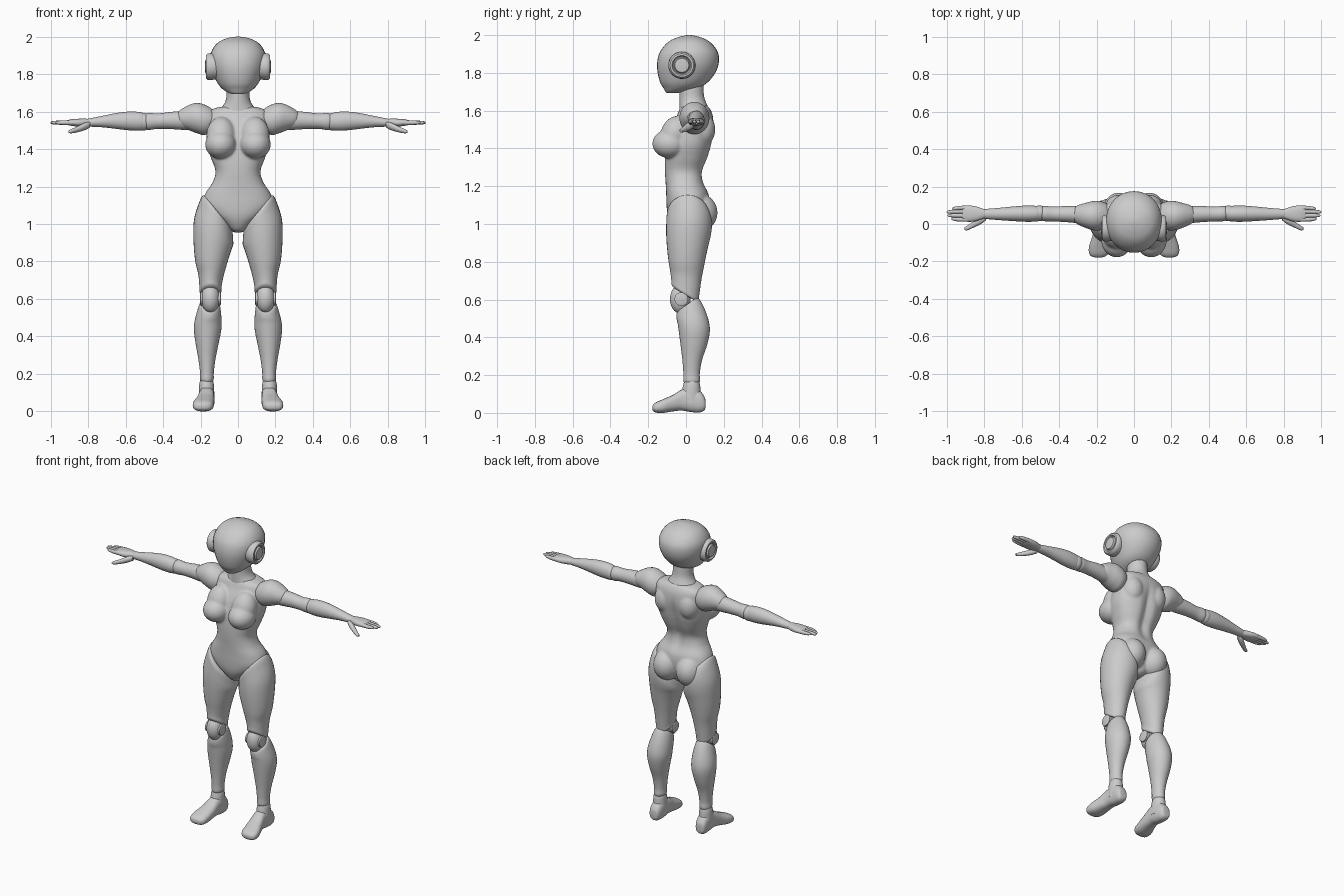
import bpy, bmesh, math
from mathutils import Vector, Matrix

grey = bpy.data.materials.new("matte_grey")
grey.diffuse_color = (0.6, 0.6, 0.6, 1)


def catmull(rows, steps):
    """Smoothly interpolate section rows."""
    out = []
    for i in range(len(rows) - 1):
        p0, p1 = rows[max(i - 1, 0)], rows[i]
        p2, p3 = rows[i + 1], rows[min(i + 2, len(rows) - 1)]
        for s in range(steps):
            t = s / steps
            out.append([0.5 * (2 * b + (c - a) * t + (2 * a - 5 * b + 4 * c - d) * t * t
                               + (3 * b - a - 3 * c + d) * t ** 3)
                        for a, b, c, d in zip(p0, p1, p2, p3)])
    return out + [rows[-1]]


def loft(bm, axis, rows, p=2.0, n=32, steps=5):
    """Rows are (t, a0, a1, b0, b1, tilt_a, tilt_b): bounds of a rounded section at t along axis.
    The (a, b) axes are (x, y) for z, (y, z) for x and (x, z) for y."""
    rows = [list(r) + [0] * (7 - len(r)) for r in rows]
    if steps > 1:
        rows = catmull(rows, steps)

    def vert(t, a, b):
        co = {"z": (a, b, t), "x": (t, a, b), "y": (a, t, b)}[axis]
        return bm.verts.new(co)

    rings = []
    for t, a0, a1, b0, b1, ta, tb in rows:
        ring = []
        for k in range(n):
            c, s = math.cos(2 * math.pi * k / n), math.sin(2 * math.pi * k / n)
            da = math.copysign(abs(c) ** (2 / p), c) * (a1 - a0) / 2
            db = math.copysign(abs(s) ** (2 / p), s) * (b1 - b0) / 2
            ring.append(vert(t + ta * da + tb * db, (a0 + a1) / 2 + da, (b0 + b1) / 2 + db))
        rings.append(ring)
    for r, q in zip(rings, rings[1:]):
        for k in range(n):
            bm.faces.new((r[k], r[(k + 1) % n], q[(k + 1) % n], q[k]))
    for ring, row in ((rings[0], rows[0]), (rings[-1], rows[-1])):
        c = vert(row[0], (row[1] + row[2]) / 2, (row[3] + row[4]) / 2)
        for k in range(n):
            bm.faces.new((ring[k], ring[(k + 1) % n], c))


def ball(bm, centre, radii, tilt=0):
    m = (Matrix.Translation(centre) @ Matrix.Rotation(tilt, 4, "X")
         @ Matrix.Diagonal(Vector((*radii, 1))))
    bmesh.ops.create_uvsphere(bm, u_segments=32, v_segments=20, radius=1, matrix=m)


def finish(name, bm, mirror=False, angle=50, fuse=0):
    bmesh.ops.recalc_face_normals(bm, faces=bm.faces[:])
    me = bpy.data.meshes.new(name)
    bm.to_mesh(me)
    bm.free()
    ob = bpy.data.objects.new(name, me)
    bpy.context.collection.objects.link(ob)
    me.materials.append(grey)
    bpy.ops.object.select_all(action="DESELECT")
    ob.select_set(True)
    bpy.context.view_layer.objects.active = ob
    bpy.ops.object.shade_smooth_by_angle(angle=math.radians(angle))
    if fuse:
        r = ob.modifiers.new("fuse", "REMESH")
        r.mode, r.voxel_size, r.use_smooth_shade = "VOXEL", fuse, True
        s = ob.modifiers.new("soften", "SMOOTH")
        s.factor, s.iterations = 0.5, 5
    if mirror:
        ob.modifiers.new("mirror", "MIRROR").use_mirror_merge = False
    return ob


def part(name, axis, rows, p=2.0, mirror=True, steps=5, angle=50):
    bm = bmesh.new()
    loft(bm, axis, rows, p, steps=steps)
    return finish(name, bm, mirror, angle)


def sym(rows):
    """(z, half width, y front, y back) to full rows."""
    return [(z, -w, w, f, b) for z, w, f, b in rows]


# torso with spine groove, bust and buttocks fused together
bm = bmesh.new()
loft(bm, "z", sym([
    (0.955, 0.02, -0.03, 0.05), (0.97, 0.045, -0.06, 0.08), (1.01, 0.09, -0.085, 0.10),
    (1.05, 0.145, -0.098, 0.115), (1.10, 0.188, -0.103, 0.125), (1.16, 0.176, -0.105, 0.12),
    (1.22, 0.137, -0.108, 0.095), (1.28, 0.12, -0.112, 0.092), (1.35, 0.143, -0.112, 0.118),
    (1.42, 0.165, -0.105, 0.138), (1.50, 0.170, -0.085, 0.15), (1.57, 0.172, -0.05, 0.143),
    (1.605, 0.155, -0.035, 0.13), (1.625, 0.10, -0.02, 0.115)]), 2.3, 48)
for v in bm.verts:
    if v.co.y > 0.03:
        v.co.y -= 0.02 * math.exp(-(v.co.x / 0.03) ** 2 - ((v.co.z - 1.36) / 0.16) ** 4)
for s in (-1, 1):
    ball(bm, (s * 0.092, -0.085, 1.425), (0.083, 0.093, 0.077))
    ball(bm, (s * 0.09, -0.06, 1.475), (0.078, 0.075, 0.10), -0.35)
    ball(bm, (s * 0.083, 0.07, 1.06), (0.084, 0.097, 0.10))
    ball(bm, (s * 0.085, 0.085, 1.50), (0.07, 0.07, 0.09))
finish("torso", bm, fuse=0.007)

# neck and collar
part("neck", "z", sym([
    (1.78, 0.055, -0.03, 0.09), (1.72, 0.060, -0.035, 0.092), (1.67, 0.063, -0.035, 0.097),
    (1.635, 0.078, -0.035, 0.11), (1.60, 0.11, -0.035, 0.125)]), mirror=False)

# helmet-shaped head
part("head", "z", sym([
    (1.693, 0.025, -0.10, -0.05), (1.70, 0.05, -0.108, -0.01), (1.72, 0.082, -0.12, 0.065),
    (1.75, 0.108, -0.137, 0.115), (1.80, 0.132, -0.15, 0.155), (1.85, 0.147, -0.153, 0.173),
    (1.90, 0.148, -0.143, 0.172), (1.94, 0.132, -0.118, 0.15), (1.97, 0.105, -0.085, 0.118),
    (1.988, 0.07, -0.045, 0.08), (1.997, 0.035, -0.01, 0.045), (2.0, 0.008, 0.01, 0.025)]),
    2.1, mirror=False)

# ear discs with a recessed ring and a hub
part("ear_disc", "x", [(x, -0.022 - r, -0.022 + r, 1.84 - r, 1.84 + r) for x, r in (
    (0.11, 0.066), (0.145, 0.072), (0.162, 0.070), (0.171, 0.062), (0.172, 0.052),
    (0.162, 0.046), (0.163, 0.042), (0.174, 0.037), (0.176, 0.02))], steps=1, angle=35)

# shoulder pads
part("shoulder", "x", [
    (0.125, 0.0, 0.08, 1.53, 1.59), (0.14, -0.02, 0.105, 1.495, 1.615),
    (0.18, -0.033, 0.122, 1.475, 1.638), (0.22, -0.033, 0.122, 1.485, 1.646),
    (0.26, -0.02, 0.112, 1.50, 1.636), (0.30, -0.002, 0.10, 1.515, 1.614),
    (0.322, 0.015, 0.085, 1.53, 1.598)])

# upper arms
part("upper_arm", "x", [
    (0.24, 0.005, 0.095, 1.503, 1.60), (0.30, 0.005, 0.097, 1.503, 1.602),
    (0.36, 0.01, 0.096, 1.507, 1.598), (0.43, 0.014, 0.093, 1.508, 1.59),
    (0.48, 0.015, 0.096, 1.502, 1.593), (0.505, 0.025, 0.085, 1.515, 1.58)])

# elbows
bm = bmesh.new()
ball(bm, (0.505, 0.057, 1.546), (0.042, 0.042, 0.047))
finish("elbow", bm, True)

# forearms
part("forearm", "x", [
    (0.495, 0.025, 0.085, 1.515, 1.58), (0.515, 0.014, 0.096, 1.499, 1.596),
    (0.58, 0.012, 0.098, 1.50, 1.60), (0.65, 0.016, 0.093, 1.508, 1.592),
    (0.72, 0.021, 0.086, 1.516, 1.578), (0.79, 0.027, 0.08, 1.52, 1.564),
    (0.81, 0.032, 0.075, 1.525, 1.56)])

# hands: palm, thumb and four fingers
bm = bmesh.new()
loft(bm, "x", [
    (0.785, 0.035, 0.075, 1.525, 1.558), (0.81, 0.026, 0.083, 1.521, 1.562),
    (0.85, 0.014, 0.095, 1.52, 1.562), (0.89, 0.012, 0.099, 1.524, 1.559),
    (0.915, 0.02, 0.093, 1.53, 1.553)], 2.4)
loft(bm, "x", [
    (0.79, 0.02, 0.045, 1.515, 1.545), (0.82, -0.002, 0.04, 1.50, 1.54),
    (0.86, -0.021, 0.012, 1.489, 1.52), (0.89, -0.034, -0.009, 1.484, 1.507),
    (0.905, -0.032, -0.018, 1.486, 1.498)], n=16)
for y, tip in ((0.024, 0.975), (0.045, 0.995), (0.066, 1.0), (0.086, 0.972)):
    loft(bm, "x", [
        (0.875, y - 0.012, y + 0.012, 1.528, 1.555), (0.93, y - 0.011, y + 0.011, 1.529, 1.553),
        (tip - 0.012, y * 0.9 - 0.004, y * 0.9 + 0.014, 1.532, 1.55),
        (tip, y * 0.9 + 0.002, y * 0.9 + 0.008, 1.538, 1.544)], n=12, steps=3)
finish("hand", bm, True)

# thighs, slanted at the hip and at the knee
part("thigh", "z", [
    (1.065, 0.05, 0.165, -0.07, 0.085, 1.2, 0), (1.06, 0.032, 0.187, -0.098, 0.118, 1.2, 0),
    (1.01, 0.026, 0.212, -0.104, 0.137, 1.0, 0), (0.95, 0.026, 0.236, -0.105, 0.133, 0.6, 0),
    (0.88, 0.036, 0.237, -0.101, 0.117, 0.2, 0), (0.80, 0.055, 0.228, -0.092, 0.10, 0, 0),
    (0.73, 0.075, 0.212, -0.083, 0.083, 0, -0.2), (0.665, 0.088, 0.206, -0.078, 0.07, 0, -0.55),
    (0.635, 0.090, 0.204, -0.076, 0.064, 0, -0.6), (0.625, 0.10, 0.195, -0.06, 0.05, 0, -0.6)])

# knees: ball joint with side hubs
bm = bmesh.new()
ball(bm, (0.147, -0.03, 0.602), (0.05, 0.055, 0.076))
loft(bm, "x", [(x, -0.025 - r, -0.025 + r, 0.602 - r, 0.602 + r) for x, r in (
    (0.091, 0.028), (0.094, 0.036), (0.2, 0.036), (0.203, 0.028))], steps=1)
finish("knee", bm, True)

# shins
part("shin", "z", [
    (0.575, 0.11, 0.188, -0.03, 0.045, 0, 0.7), (0.57, 0.098, 0.204, -0.048, 0.064, 0, 0.7),
    (0.53, 0.091, 0.219, -0.05, 0.095, 0, 0.4), (0.48, 0.088, 0.232, -0.044, 0.12, 0, 0.1),
    (0.43, 0.090, 0.235, -0.038, 0.126), (0.36, 0.104, 0.226, -0.029, 0.112),
    (0.28, 0.120, 0.212, -0.019, 0.085), (0.21, 0.129, 0.203, -0.014, 0.073),
    (0.17, 0.130, 0.203, -0.014, 0.074), (0.15, 0.14, 0.193, -0.005, 0.065)])

# ankles
part("ankle", "z", [
    (0.175, 0.138, 0.198, -0.005, 0.066), (0.15, 0.130, 0.206, -0.014, 0.074),
    (0.11, 0.127, 0.209, -0.022, 0.078), (0.05, 0.125, 0.209, -0.03, 0.085)])

# feet, turned slightly outward
part("foot", "y", [
    (0.103, 0.152, 0.185, 0.03, 0.065), (0.098, 0.14, 0.198, 0.014, 0.085),
    (0.075, 0.13, 0.206, 0.003, 0.115), (0.03, 0.126, 0.208, 0.004, 0.135),
    (-0.02, 0.126, 0.211, 0.012, 0.125), (-0.07, 0.126, 0.224, 0.008, 0.095),
    (-0.12, 0.129, 0.24, 0.0, 0.073), (-0.155, 0.136, 0.24, 0.001, 0.058),
    (-0.172, 0.152, 0.228, 0.008, 0.046), (-0.178, 0.17, 0.21, 0.018, 0.036)], 2.5)
